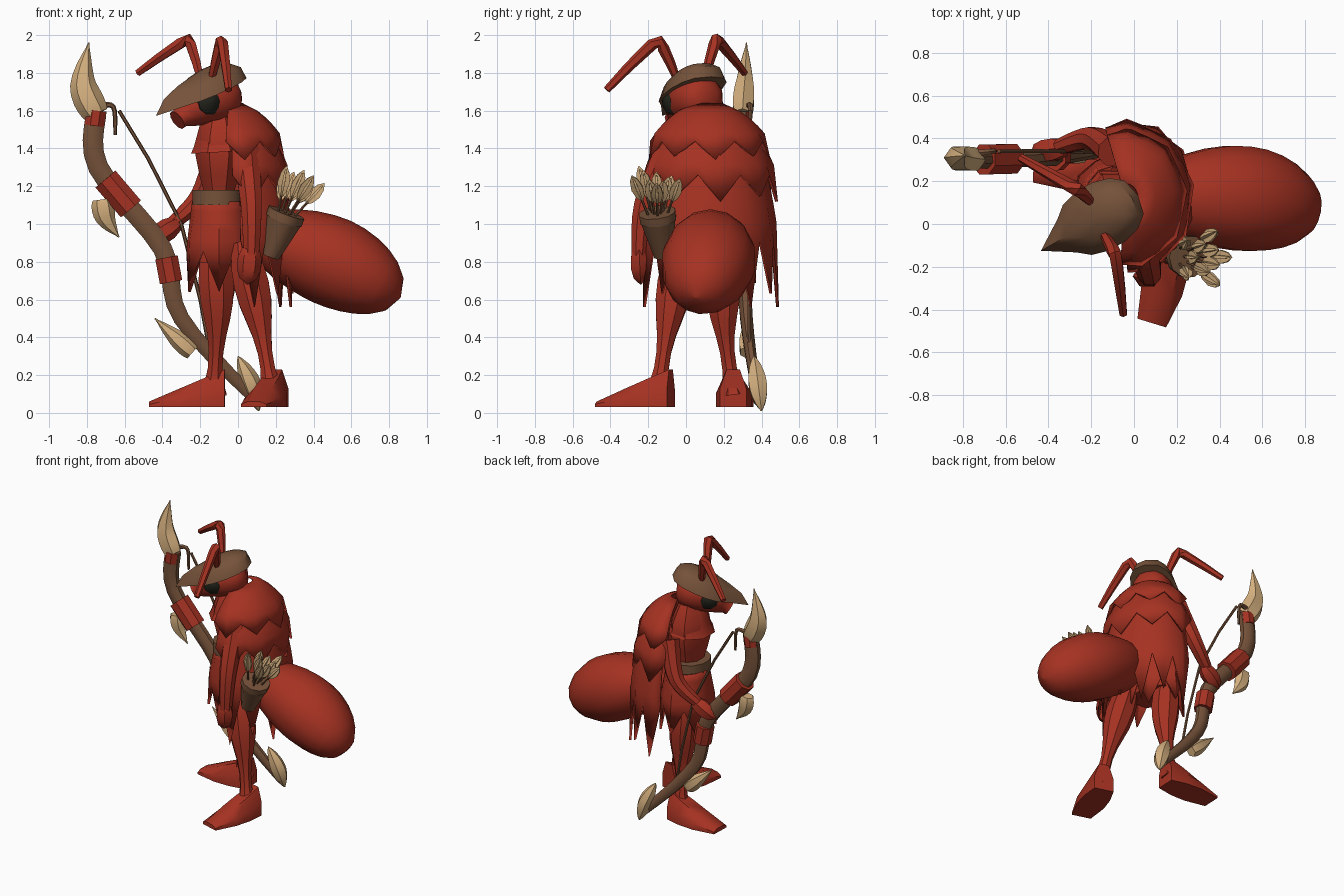
import bpy, bmesh, random
from math import sin, cos, pi, tau, sqrt, radians, copysign
from mathutils import Vector

if "Cube" in bpy.data.objects:
    bpy.data.objects.remove(bpy.data.objects["Cube"])


def material(name, red, green, blue):
    mat = bpy.data.materials.new(name)
    mat.use_nodes = True
    color = (red, green, blue, 1)
    mat.diffuse_color = color
    mat.node_tree.nodes["Principled BSDF"].inputs["Base Color"].default_value = color
    return mat


RED = material("ant_red", .38, .032, .016)
BROWN = material("leather_brown", .18, .085, .042)
TAN = material("bone_tan", .66, .43, .21)
DARK = material("eye_dark", .017, .018, .012)


# Thickness rules along a part, from start (t = 0) to end (t = 1)
def even(t):
    return 1


def taper(t):
    return 1 - t / 2


def arch(t):
    return 1 - t ** 3 / 2


def leaf(t):
    return max(sin(pi * t), 0)


def egg(t):
    return leaf(t) ** .6


def blade(t):
    return .6 + .4 * leaf(t)


def fang(t):
    return max(cos(t * pi / 2), 0) ** 1.4 * (.7 + t)


def leg(t):
    return .7 + .3 * cos(7 * (t - .3))


def trunk(t):
    return .75 + .25 * cos(9 * t)


def muzzle(t):
    return max(.42, leaf(t ** .7) ** .6)


def finish(name, bm, mat):
    bmesh.ops.recalc_face_normals(bm, faces=bm.faces)
    mesh = bpy.data.meshes.new(name)
    bm.to_mesh(mesh)
    bm.free()
    mesh.materials.append(mat)
    part = bpy.data.objects.new(name, mesh)
    bpy.context.collection.objects.link(part)
    bpy.ops.object.select_all(action='DESELECT')
    part.select_set(True)
    bpy.context.view_layer.objects.active = part
    bpy.ops.object.shade_smooth_by_angle(angle=radians(40))
    return part


def skin(bm, rows, closed):
    """Bridge rows of vertices with quads; closed rows also get end caps."""
    count = len(rows[0])
    for low, high in zip(rows, rows[1:]):
        for i in range(count if closed else count - 1):
            j = (i + 1) % count
            bm.faces.new((low[i], low[j], high[j], high[i]))
    if closed:
        bm.faces.new(rows[0])
        bm.faces.new(rows[-1])


def along(points, t):
    """Point on a smooth curve through the given points."""
    last = len(points) - 1
    seg = min(int(t * last), last - 1)
    u = t * last - seg
    a, b, c, d = (Vector(points[min(max(seg + k, 0), last)]) for k in (-1, 0, 1, 2))
    bend = (a - b * 2.5 + c * 2 - d / 2) * u * u + (b * 3 - a - c * 3 + d) / 2 * u ** 3
    return b + (c - a) / 2 * u + bend


def limb(name, points, size, shape, mat, flat=1, sides=8, ref=(0, 1, 0), steps=5):
    """Tube along a curve; size is the radius along ref, flat scales the other one."""
    bm = bmesh.new()
    total = steps * (len(points) - 1)
    centres = [along(points, i / total) for i in range(total + 1)]
    rows = []
    for i, centre in enumerate(centres):
        tangent = (centres[min(i + 1, total)] - centres[max(i - 1, 0)]).normalized()
        across = Vector(ref)
        across = (across - tangent * across.dot(tangent)).normalized()
        other = tangent.cross(across) * flat
        radius = max(size * shape(i / total), .003)
        turns = [tau * (k + .5) / sides for k in range(sides)]
        rows.append([bm.verts.new(centre + (across * cos(a) + other * sin(a)) * radius) for a in turns])
    skin(bm, rows, True)
    return finish(name, bm, mat)


def tier(name, top, hem, start, end, teeth, depth, scale, x, flare):
    """Layer of draped cloth with a jagged hem, rounded in at the shoulders."""
    bm = bmesh.new()
    rows = []
    rings = 5
    for k in range(rings + 1):
        z = top + (hem - top) * k / rings
        width = .29 * scale * sqrt(1 - ((z - .8) / .85) ** 4)
        row = []
        for i in range(teeth * 2 + 1):
            a = radians(start + (end - start) * i / (teeth * 2))
            tip = i % 2
            drop = depth * tip * (1 if i % 4 == 1 else .8) if k == rings else 0
            reach = width * (1 + flare * (1 + tip / 2) * k / rings)
            row.append(bm.verts.new((x + reach * cos(a), .12 + reach * 1.13 * sin(a), z - drop)))
        rows.append(row)
    skin(bm, rows, False)
    cloth = finish(name, bm, RED)
    cloth.modifiers.new("thickness", 'SOLIDIFY').thickness = .015


# Torso, collar, belt and abdomen
limb("torso", [(-.1, .1, .8), (-.1, .08, 1.6)], .17, trunk, RED, flat=.8, steps=9)
limb("collar", [(-.1, .08, 1.38), (-.11, .08, 1.57)], .18, taper, RED, flat=.9)
limb("belt", [(-.11, .1, 1.1), (-.11, .1, 1.18)], .15, even, BROWN, flat=.9, sides=12, steps=1)
limb("abdomen", [(.05, .13, .97), (.5, .12, .8), (.86, .05, .61)], .25, egg, RED, flat=.95, sides=14, steps=6)

# Three cloak layers and the tunic skirt
tier("cloak_top", 1.64, 1.44, -95, 108, 5, .1, 1.03, -.04, .12)
tier("cloak_middle", 1.52, 1.26, -88, 108, 5, .14, .98, -.04, .13)
tier("cloak_bottom", 1.36, .92, -82, 104, 7, .36, .95, -.03, .13)
tier("skirt", 1.12, .86, 0, 360, 6, .22, .5, -.1, .2)

# Head, turned toward its own forward direction
FORWARD, SIDE = Vector((-.87, -.5, 0)), Vector((.5, -.87, 0))


def head_point(forward, side, z):
    return Vector((-.13, .05, z)) + FORWARD * forward + SIDE * side


limb("head", [head_point(-.14, 0, 1.68), head_point(.05, 0, 1.65), head_point(.22, 0, 1.55)],
     .14, muzzle, RED, flat=.95, sides=10, ref=SIDE)
for name, side in (("left_eye", 1), ("right_eye", -1)):
    limb(name, [head_point(.08, side * .05, 1.65), head_point(.08, side * .14, 1.65)],
         .075, egg, DARK, sides=10, ref=(0, 0, 1))

# Pointed cap, sloping down to the tip of its brim
bm = bmesh.new()
rows = []
for scale in (.8, 1, .85, .6, .3, .05):
    dome = .13 * sqrt(1 - scale * scale) * (len(rows) > 0)
    row = []
    for i in range(14):
        a = tau * i / 14
        forward = (.2 if i else .32) * cos(a) * scale
        side = copysign(.16 * abs(sin(a)) ** .7, sin(a)) * scale
        row.append(bm.verts.new(head_point(forward + .03, side, 1.7 + dome - .4 * forward)))
    rows.append(row)
skin(bm, rows, True)
finish("cap", bm, BROWN)

# Bent antennae
limb("right_antenna", [(-.2, .1, 1.77), (-.25, .15, 1.95), (-.3, .18, 1.96), (-.53, .31, 1.8)],
     .033, blade, RED, sides=6, ref=SIDE, steps=2)
limb("left_antenna", [(-.14, -.05, 1.77), (-.1, -.12, 1.93), (-.08, -.18, 1.95), (-.05, -.42, 1.71)],
     .033, blade, RED, sides=6, ref=(1, 0, 0), steps=2)

# Arms and hands
limb("left_arm", [(.04, -.08, 1.4), (.07, -.22, 1.1), (.07, -.25, .8)], .08, taper, RED)
limb("left_hand", [(.07, -.25, .9), (.05, -.24, .68)], .055, egg, RED, flat=1.2, sides=6)
limb("right_arm", [(-.1, .34, 1.4), (-.2, .4, 1.15), (-.35, .36, 1)], .075, taper, RED)
limb("right_hand", [(-.3, .36, 1.02), (-.48, .33, .9)], .06, egg, RED, sides=6)

# Legs, and feet that flatten toward the toes
limb("left_leg", [(.02, -.02, .9), (.11, -.09, .5), (.18, -.15, .1)], .1, leg, RED)
limb("right_leg", [(-.13, .2, .9), (-.11, .2, .5), (-.13, .25, .1)], .1, leg, RED)
for name, heel, yaw in (("left_foot", Vector((.2, -.08, 0)), 253), ("right_foot", Vector((-.07, .25, 0)), 178)):
    ahead = Vector((cos(radians(yaw)), sin(radians(yaw)), 0))
    wide = Vector((-ahead.y, ahead.x, 0))
    bm = bmesh.new()
    rows = []
    for t in (0, .3, .6, 1):
        spread = .07 + .12 * t * (1 - t)
        height = .2 * (1 - t * .85)
        rows.append([bm.verts.new(heel + ahead * .4 * t + wide * spread * s + Vector((0, 0, .03 + height * h)))
                     for s, h in ((-1, 0), (-1, .5), (-.5, 1), (.5, 1), (1, .5), (1, 0))])
    skin(bm, rows, True)
    finish(name, bm, RED)

# Bow with wraps, bone horns and string
BOW = [(-.75, .3, 1.6), (-.74, .3, 1.3), (-.4, .31, .87), (-.3, .32, .5), (.1, .38, .06)]
limb("bow", BOW, .045, arch, BROWN, flat=1.3)
for name, t, size in (("top_wrap", 0, .055), ("upper_wrap", .29, .075), ("grip_wrap", .53, .065)):
    limb(name, [along(BOW, t), along(BOW, t + .09)], size, even, RED, steps=1)
limb("top_horn", [(-.75, .3, 1.58), (-.82, .31, 1.74), (-.79, .32, 1.96)], .075, fang, TAN, flat=1.25, sides=6)
limb("upper_horn", [(-.72, .3, 1.13), (-.7, .3, 1.03), (-.63, .3, .93)], .055, fang, TAN, flat=1.3, sides=6)
limb("lower_horn", [(-.24, .32, .32), (-.33, .32, .4), (-.44, .32, .5)], .05, fang, TAN, flat=1.2, sides=6)
limb("bottom_horn", [(0, .36, .3), (.07, .38, .15), (.11, .4, .01)], .055, leaf, TAN, sides=6)
limb("bow_string", [(-.63, .34, 1.6), (-.3, .34, 1), (-.14, .33, .27)], .01, even, BROWN, sides=6, steps=2)
limb("string_tail", [(-.74, .33, 1.62), (-.66, .34, 1.62), (-.65, .34, 1.47)], .018, taper, BROWN, sides=6)

# Quiver with a rim and a fan of feathered arrows
MOUTH, LEAN = Vector((.25, -.15, 1.04)), Vector((.08, -.03, .21))
limb("quiver", [MOUTH, MOUTH - LEAN], .1, taper, BROWN, sides=10, steps=1)
limb("quiver_rim", [MOUTH - LEAN * .1, MOUTH + LEAN * .1], .1, even, BROWN, sides=10, steps=1)
random.seed(4)
for i in range(10):
    a = tau * i / 10
    fan = Vector((cos(a), sin(a), 0)) * (.5 if i % 2 else 1)
    root = MOUTH + fan * .05
    arrow = (Vector((.5, -.03, 1)) + fan * .4).normalized() * random.uniform(.2, .26)
    limb(f"arrow_shaft_{i}", [root, root + arrow], .007, even, BROWN, sides=5, steps=1)
    for side, ref in (("a", (1, 0, 0)), ("b", (0, 1, 0))):
        limb(f"arrow_feather_{i}_{side}", [root + arrow * .4, root + arrow * 1.1], .045, leaf, TAN,
             flat=.25, sides=4, ref=ref, steps=4)
